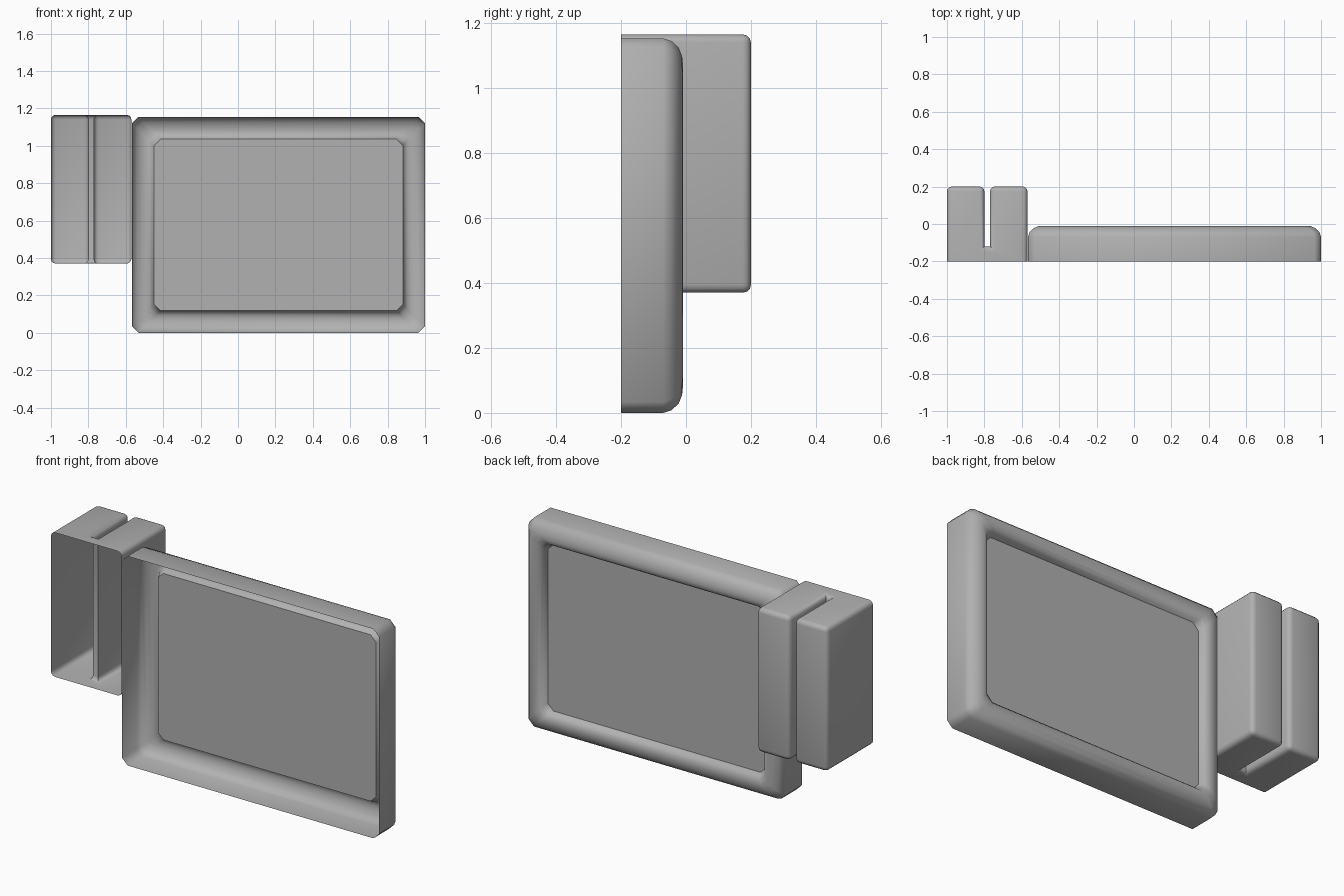
import bpy, bmesh, math

if "Cube" in bpy.data.objects:
    bpy.data.objects.remove(bpy.data.objects["Cube"])

# Mid-dark grey for all parts
grey = bpy.data.materials.new("dark_grey")
grey.diffuse_color = (0.44, 0.44, 0.44, 1)
grey.use_nodes = True
grey.node_tree.nodes["Principled BSDF"].inputs["Base Color"].default_value = grey.diffuse_color


def finish(name, bm, angle=50):
    mesh = bpy.data.meshes.new(name)
    bm.to_mesh(mesh)
    bm.free()
    mesh.materials.append(grey)
    obj = bpy.data.objects.new(name, mesh)
    bpy.context.collection.objects.link(obj)
    bpy.ops.object.select_all(action='DESELECT')
    obj.select_set(True)
    bpy.context.view_layer.objects.active = obj
    bpy.ops.object.shade_smooth_by_angle(angle=math.radians(angle))
    return obj


X0, X1, Z0, Z1 = -0.567, 1.0, 0.0, 1.153


def ring(bm, inset, y, c=0.034):
    """Rectangle with cut corners, inset from the frame outline."""
    a, b, d, e = X0 + inset, X1 - inset, Z0 + inset, Z1 - inset
    pts = [(a + c, d), (b - c, d), (b, d + c), (b, e - c),
           (b - c, e), (a + c, e), (a, e - c), (a, d + c)]
    return [bm.verts.new((x, y, z)) for x, z in pts]


# Rounded frame shell, open at the front, rolling inwards to the panel
profile = [(0, -0.2), (0, -0.07), (0.008, -0.045), (0.028, -0.023),
           (0.055, -0.012), (0.075, -0.01), (0.095, -0.016),
           (0.110, -0.032), (0.118, -0.057)]
bm = bmesh.new()
rings = [ring(bm, d, y) for d, y in profile]
for r, s in zip(rings, rings[1:]):
    for i in range(8):
        j = (i + 1) % 8
        bm.faces.new((r[i], r[j], s[j], s[i]))
finish("frame", bm)

# Flat panel recessed inside the frame
bm = bmesh.new()
bm.faces.new(list(reversed(ring(bm, 0.118, -0.057))))
finish("panel", bm)

# Twin side block: U-shaped plan, raised, rounded at the back, open at the front
F, N, B = -0.2, -0.12, 0.2
plan = [(-1, F), (-0.57, F), (-0.57, B), (-0.77, B),
        (-0.77, N), (-0.80, N), (-0.80, B), (-1, B)]
bm = bmesh.new()
base = bm.faces.new([bm.verts.new((x, y, 0.37)) for x, y in plan])
top = bmesh.ops.extrude_face_region(bm, geom=[base])["geom"]
bmesh.ops.translate(bm, vec=(0, 0, 0.795),
                    verts=[v for v in top if isinstance(v, bmesh.types.BMVert)])
if not all(f.is_valid for f in bm.faces) or base.is_valid and len(bm.faces) < 10:
    bm.faces.new([v for v in base.verts])
bmesh.ops.recalc_face_normals(bm, faces=bm.faces)


def rounded(e):
    """Back edges, edges running back along the lobes, and the slot rim."""
    p, q = (v.co for v in e.verts)
    rim = abs(p.z - q.z) < 0.01 and min(p.y, q.y) > N - 0.01
    return max(p.y, q.y) > B - 0.01 or rim


bmesh.ops.bevel(bm, geom=[e for e in bm.edges if rounded(e)], offset=0.025,
                segments=3, profile=0.5, affect='EDGES', clamp_overlap=False)
front = [f for f in bm.faces if all(v.co.y < F + 0.001 for v in f.verts)]
bmesh.ops.delete(bm, geom=front, context='FACES_ONLY')
finish("side_block", bm)
